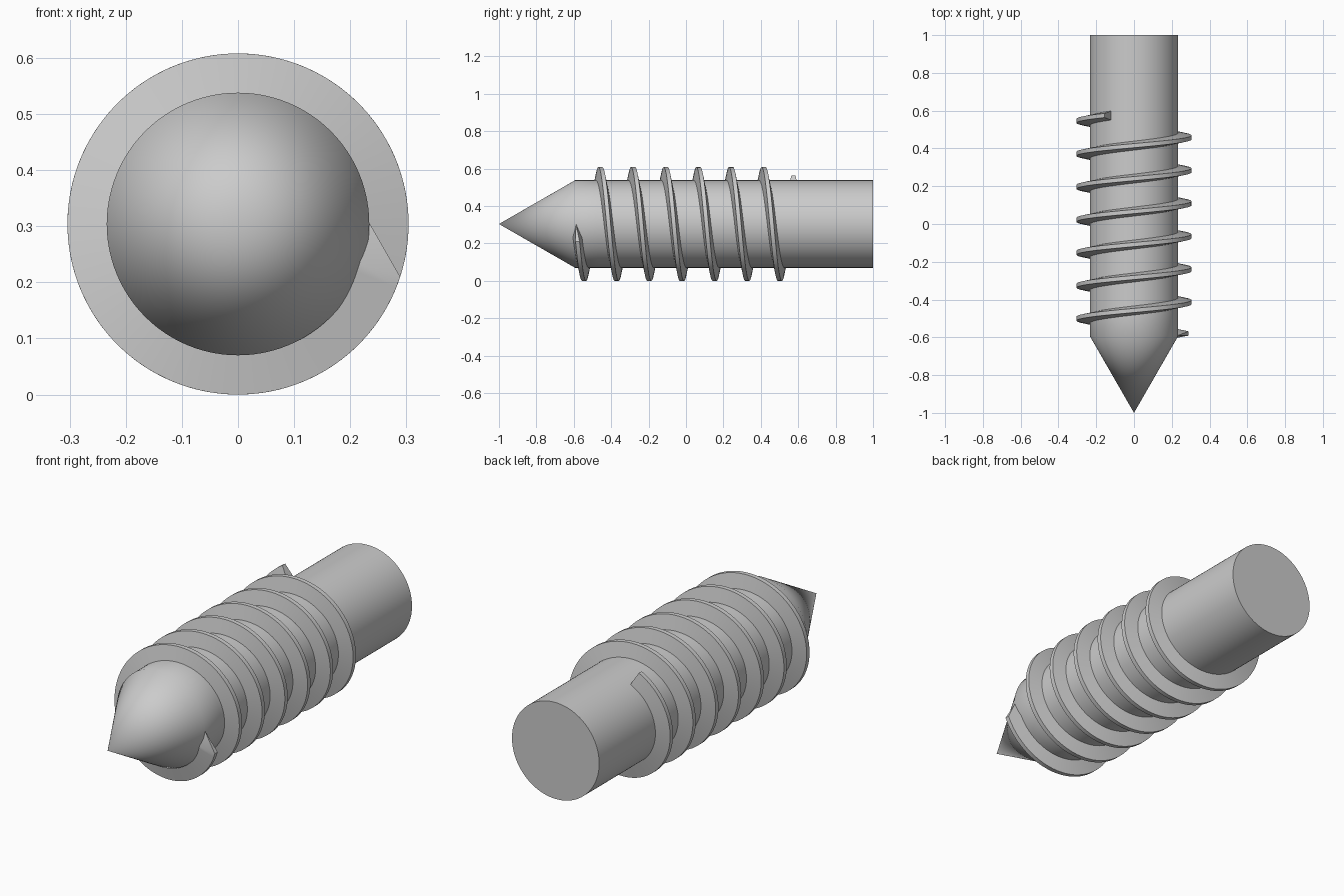
import bpy, bmesh
from math import sin, cos, pi, radians

cube = bpy.data.objects.get("Cube")
if cube:
    bpy.data.objects.remove(cube, do_unlink=True)

CORE_R, THREAD_R = 0.234, 0.304
AXIS_Z = THREAD_R
SHOULDER_Y = -0.593
SIDES = 96

steel = bpy.data.materials.new("grey_steel")
steel.use_nodes = True
steel.diffuse_color = (0.6, 0.6, 0.6, 1)
steel.node_tree.nodes["Principled BSDF"].inputs["Base Color"].default_value = (0.6, 0.6, 0.6, 1)


def around(r, y, angle):
    """Point at a radius and angle around the screw axis."""
    return (r * cos(angle), y, AXIS_Z + r * sin(angle))


def bridge(bm, a, b):
    """Quads between two closed rings of equal length."""
    n = len(a)
    for i in range(n):
        j = (i + 1) % n
        bm.faces.new((a[i], a[j], b[j], b[i]))


def finish(bm, name):
    bmesh.ops.recalc_face_normals(bm, faces=bm.faces)
    mesh = bpy.data.meshes.new(name)
    bm.to_mesh(mesh)
    bm.free()
    mesh.materials.append(steel)
    obj = bpy.data.objects.new(name, mesh)
    bpy.context.collection.objects.link(obj)
    bpy.ops.object.select_all(action='DESELECT')
    obj.select_set(True)
    bpy.context.view_layer.objects.active = obj
    bpy.ops.object.shade_smooth_by_angle(angle=radians(40))
    return obj


# Shank with its pointed tip and flat rear end
bm = bmesh.new()
rings = [[bm.verts.new(around(CORE_R, y, 2 * pi * i / SIDES)) for i in range(SIDES)]
         for y in (SHOULDER_Y, -0.47, 1.0)]
for a, b in zip(rings, rings[1:]):
    bridge(bm, a, b)
tip = bm.verts.new((0, -1, AXIS_Z))
for i in range(SIDES):
    bm.faces.new((tip, rings[0][i], rings[0][(i + 1) % SIDES]))
bm.faces.new(rings[-1])
finish(bm, "pointed_shank")

# Helical thread: trapezoid section, growing from a point at the front
PITCH, START_Y = 0.1745, -0.5885
TURNS = 6 + 239 / 360
LEAD_IN = radians(18)
BASE_HALF, CREST_HALF = 0.025, 0.011
bm = bmesh.new()
steps = round(TURNS * SIDES)
angles = [0.0] + [LEAD_IN + (TURNS * 2 * pi - LEAD_IN) * i / steps for i in range(steps + 1)]
sections = []
for t in angles:
    grow = 0.02 + 0.98 * min(1, t / LEAD_IN)
    y = START_Y + PITCH * t / (2 * pi)
    inner = CORE_R - 0.006
    outer = CORE_R + (THREAD_R - CORE_R) * grow
    profile = ((inner, -BASE_HALF), (outer, -CREST_HALF),
               (outer, CREST_HALF), (inner, BASE_HALF))
    sections.append([bm.verts.new(around(r, y + w * grow, -t)) for r, w in profile])
for a, b in zip(sections, sections[1:]):
    bridge(bm, a, b)
bm.faces.new(sections[0])
bm.faces.new(sections[-1])
finish(bm, "helical_thread")
